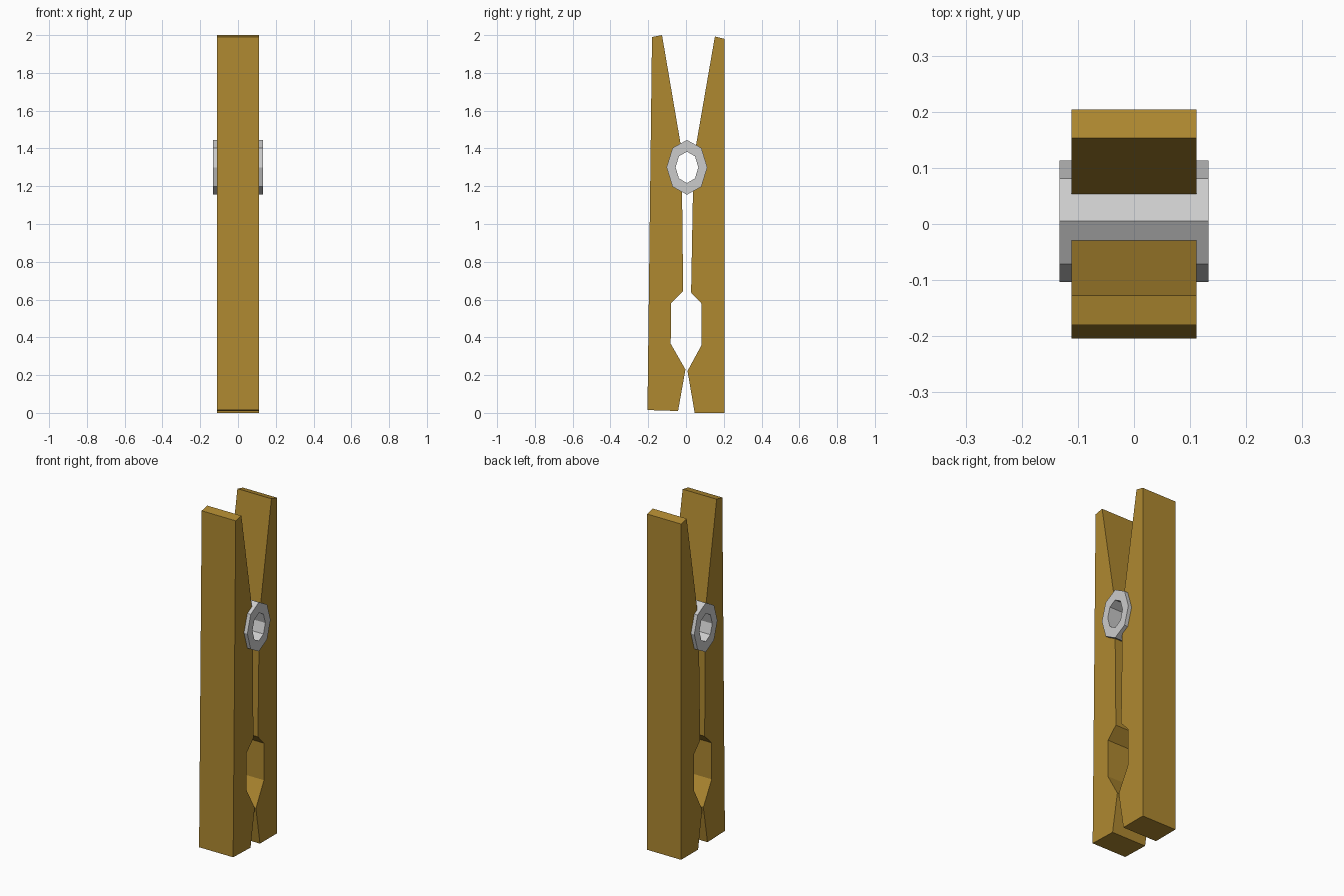
import bpy, bmesh, math

if "Cube" in bpy.data.objects:
    bpy.data.objects.remove(bpy.data.objects["Cube"])

ARM_X, SPRING_X = 0.111, 0.133          # half widths
CY, CZ = 0.005, 1.30                    # spring centre
OUTER, INNER = (0.108, 0.145), (0.060, 0.083)


def ring(radii, degrees):
    """Points (y, z) on the spring's oval."""
    return [(CY + radii[0] * math.cos(math.radians(a)),
             CZ + radii[1] * math.sin(math.radians(a))) for a in degrees]


def finish(name, bm, color=None):
    bmesh.ops.recalc_face_normals(bm, faces=bm.faces[:])
    me = bpy.data.meshes.new(name)
    bm.to_mesh(me)
    bm.free()
    ob = bpy.data.objects.new(name, me)
    bpy.context.collection.objects.link(ob)
    if color:
        me.materials.append(color)
    return ob


def extrude_profile(name, pts, half, color):
    bm = bmesh.new()
    face = bm.faces.new([bm.verts.new((-half, y, z)) for y, z in pts])
    out = bmesh.ops.extrude_face_region(bm, geom=[face], use_keep_orig=True)
    verts = [g for g in out["geom"] if isinstance(g, bmesh.types.BMVert)]
    bmesh.ops.translate(bm, verts=verts, vec=(2 * half, 0, 0))
    return finish(name, bm, color)


wood = bpy.data.materials.new("wood")
wood.diffuse_color = (0.43, 0.25, 0.03, 1)
wood.use_nodes = True
wood.node_tree.nodes["Principled BSDF"].inputs["Base Color"].default_value = wood.diffuse_color

# Wooden arms, each notched to seat the spring
notch = (0.102, 0.137)
front = [(-0.204, 0.015), (-0.18, 1.99), (-0.127, 2.0), (-0.028, 1.42)]
front += ring(notch, (135, 180, 225))
front += [(-0.021, 1.18), (-0.015, 0.645), (-0.079, 0.582), (-0.081, 0.366),
          (-0.003, 0.23), (-0.042, 0.01)]
extrude_profile("front_arm", front, ARM_X, wood)

back = [(0.204, 0.0), (0.204, 1.98), (0.153, 1.993), (0.052, 1.41)]
back += ring(notch, (45, 0, -45))
back += [(0.037, 1.18), (0.027, 0.637), (0.083, 0.578), (0.083, 0.36),
         (0.008, 0.222), (0.046, 0.0)]
extrude_profile("back_arm", back, ARM_X, wood)

# Eight-sided spring tube with an open bore
bm = bmesh.new()
angles = range(0, 360, 45)
loops = [[bm.verts.new((x, y, z)) for y, z in ring(r, angles)]
         for x, r in ((-SPRING_X, OUTER), (SPRING_X, OUTER),
                      (SPRING_X, INNER), (-SPRING_X, INNER))]
for i in range(4):
    a, b = loops[i], loops[(i + 1) % 4]
    for j in range(8):
        k = (j + 1) % 8
        bm.faces.new((a[j], a[k], b[k], b[j]))
finish("spring", bm)
